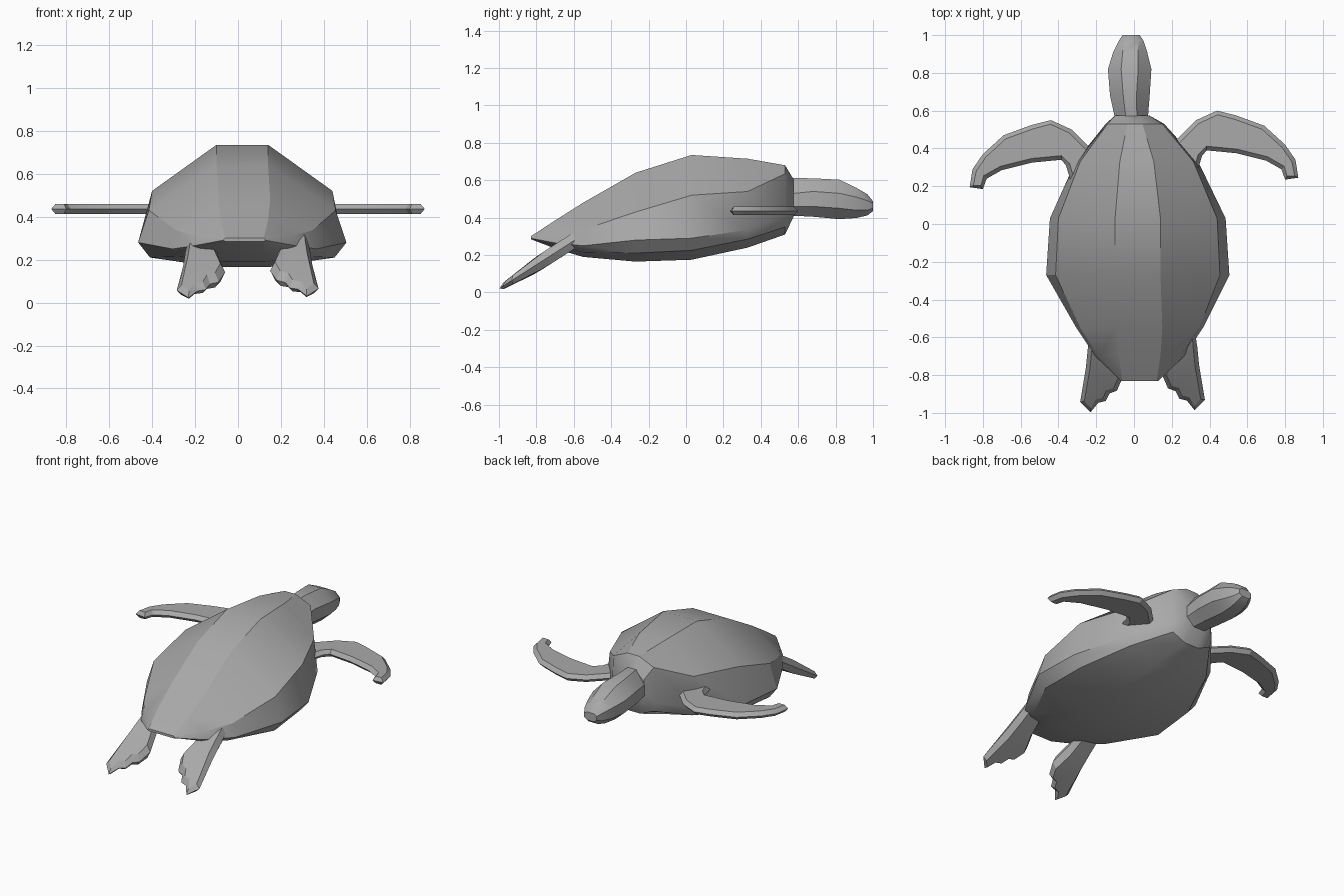
import bpy, bmesh, math

gray = bpy.data.materials.new("stone_gray")
gray.diffuse_color = (0.4, 0.4, 0.4, 1)


def finish(name, bm, angle):
    """Turn a bmesh into a named, shaded object."""
    bmesh.ops.recalc_face_normals(bm, faces=bm.faces[:])
    me = bpy.data.meshes.new(name)
    bm.to_mesh(me)
    bm.free()
    me.materials.append(gray)
    ob = bpy.data.objects.new(name, me)
    bpy.context.collection.objects.link(ob)
    bpy.ops.object.select_all(action='DESELECT')
    ob.select_set(True)
    bpy.context.view_layer.objects.active = ob
    bpy.ops.object.shade_smooth_by_angle(angle=math.radians(angle))
    return ob


def loft(name, stations, angle):
    """Stations: (y, centre x, half-section from top to bottom), mirrored across x."""
    bm = bmesh.new()
    rings = []
    for y, cx, half in stations:
        pts = [(cx + w, z) for w, z in half] + [(cx - w, z) for w, z in reversed(half)]
        rings.append([bm.verts.new((x, y, z)) for x, z in pts])
    for a, b in zip(rings, rings[1:]):
        n = len(a)
        for i in range(n):
            j = (i + 1) % n
            bm.faces.new((a[i], a[j], b[j], b[i]))
    bm.faces.new(rings[0])
    bm.faces.new(rings[-1])
    return finish(name, bm, angle)


def flipper(name, outline, side, shift, height, thick, inset):
    """Bevelled plate: a wide middle outline between two inset outlines."""
    bm = bmesh.new()
    n = len(outline)
    # inward offset of the outline (counter-clockwise order)
    area = sum(outline[i - 1][0] * outline[i][1] - outline[i][0] * outline[i - 1][1]
               for i in range(n))
    sgn = 1 if area > 0 else -1
    inner = []
    for i, (x, y) in enumerate(outline):
        (px, py), (nx, ny) = outline[i - 1], outline[(i + 1) % n]
        tx, ty = nx - px, ny - py
        d = math.hypot(tx, ty)
        inner.append((x - sgn * ty / d * inset, y + sgn * tx / d * inset))

    def ring(pts, dz):
        return [bm.verts.new((side * x + shift[0], y + shift[1],
                              height(y) + dz * thick(y) + shift[2])) for x, y in pts]
    top, mid, low = ring(inner, 1), ring(outline, 0), ring(inner, -1)
    for a, b in ((top, mid), (mid, low)):
        for i in range(n):
            j = (i + 1) % n
            bm.faces.new((a[i], a[j], b[j], b[i]))
    caps = [bm.faces.new(top), bm.faces.new(low)]
    bmesh.ops.triangulate(bm, faces=caps)
    return finish(name, bm, 25)


# shell: ridge, crease, rim, belly edge, belly
loft("shell", [
    (-0.83, 0.03, [(0.09, 0.30), (0.095, 0.295), (0.10, 0.29), (0.095, 0.288), (0.09, 0.285)]),
    (-0.70, 0.03, [(0.11, 0.385), (0.215, 0.31), (0.235, 0.265), (0.21, 0.25), (0.09, 0.235)]),
    (-0.55, 0.03, [(0.12, 0.48), (0.315, 0.335), (0.335, 0.25), (0.28, 0.215), (0.10, 0.19)]),
    (-0.27, 0.02, [(0.12, 0.64), (0.435, 0.43), (0.485, 0.28), (0.43, 0.21), (0.12, 0.165)]),
    (0.03, 0.02, [(0.12, 0.735), (0.42, 0.52), (0.465, 0.29), (0.41, 0.225), (0.12, 0.175)]),
    (0.33, 0.015, [(0.09, 0.715), (0.30, 0.54), (0.325, 0.335), (0.29, 0.285), (0.09, 0.24)]),
    (0.53, 0.005, [(0.04, 0.68), (0.145, 0.635), (0.155, 0.41), (0.14, 0.35), (0.05, 0.31)]),
    (0.575, -0.01, [(0.035, 0.605), (0.09, 0.56), (0.09, 0.47), (0.08, 0.43), (0.04, 0.405)]),
], 30)

# neck and head
loft("head", [
    (0.50, -0.01, [(0.03, 0.60), (0.08, 0.53), (0.085, 0.46), (0.04, 0.41)]),
    (0.58, -0.015, [(0.03, 0.612), (0.09, 0.53), (0.09, 0.46), (0.04, 0.41)]),
    (0.68, -0.022, [(0.035, 0.61), (0.105, 0.54), (0.105, 0.46), (0.045, 0.405)]),
    (0.82, -0.023, [(0.045, 0.603), (0.115, 0.53), (0.11, 0.45), (0.045, 0.392)]),
    (0.91, -0.02, [(0.04, 0.56), (0.09, 0.51), (0.085, 0.44), (0.04, 0.398)]),
    (0.97, -0.015, [(0.035, 0.525), (0.065, 0.49), (0.06, 0.44), (0.035, 0.412)]),
    (1.00, -0.015, [(0.025, 0.487), (0.045, 0.475), (0.045, 0.45), (0.025, 0.435)]),
], 30)

# swimming flippers
front = [(0.15, 0.37), (0.22, 0.44), (0.33, 0.55), (0.44, 0.60), (0.54, 0.575), (0.69, 0.52),
         (0.80, 0.42), (0.855, 0.34), (0.87, 0.245), (0.80, 0.235), (0.78, 0.29), (0.70, 0.335),
         (0.54, 0.375), (0.385, 0.39), (0.36, 0.36), (0.33, 0.26), (0.25, 0.24)]
# steering flippers with notched toes
rear = [(0.20, -0.55), (0.32, -0.55), (0.335, -0.65), (0.345, -0.75), (0.375, -0.93),
        (0.32, -0.985), (0.28, -0.935), (0.24, -0.925), (0.22, -0.885), (0.18, -0.87),
        (0.15, -0.80), (0.18, -0.70)]

for label, side in (("right", 1), ("left", -1)):
    mirrored = side < 0
    flipper("front_flipper_" + label, front, side, (0, -0.05 * mirrored, 0),
            lambda y: 0.436, lambda y: 0.023, 0.022)
    flipper("rear_flipper_" + label, rear, side, (0.09 * mirrored, -0.012 * mirrored, -0.008 * mirrored),
            lambda y: 0.03 + 0.64 * (y + 0.985), lambda y: 0.015 + 0.03 * min(1, (y + 0.985) / 0.2),
            0.022)
